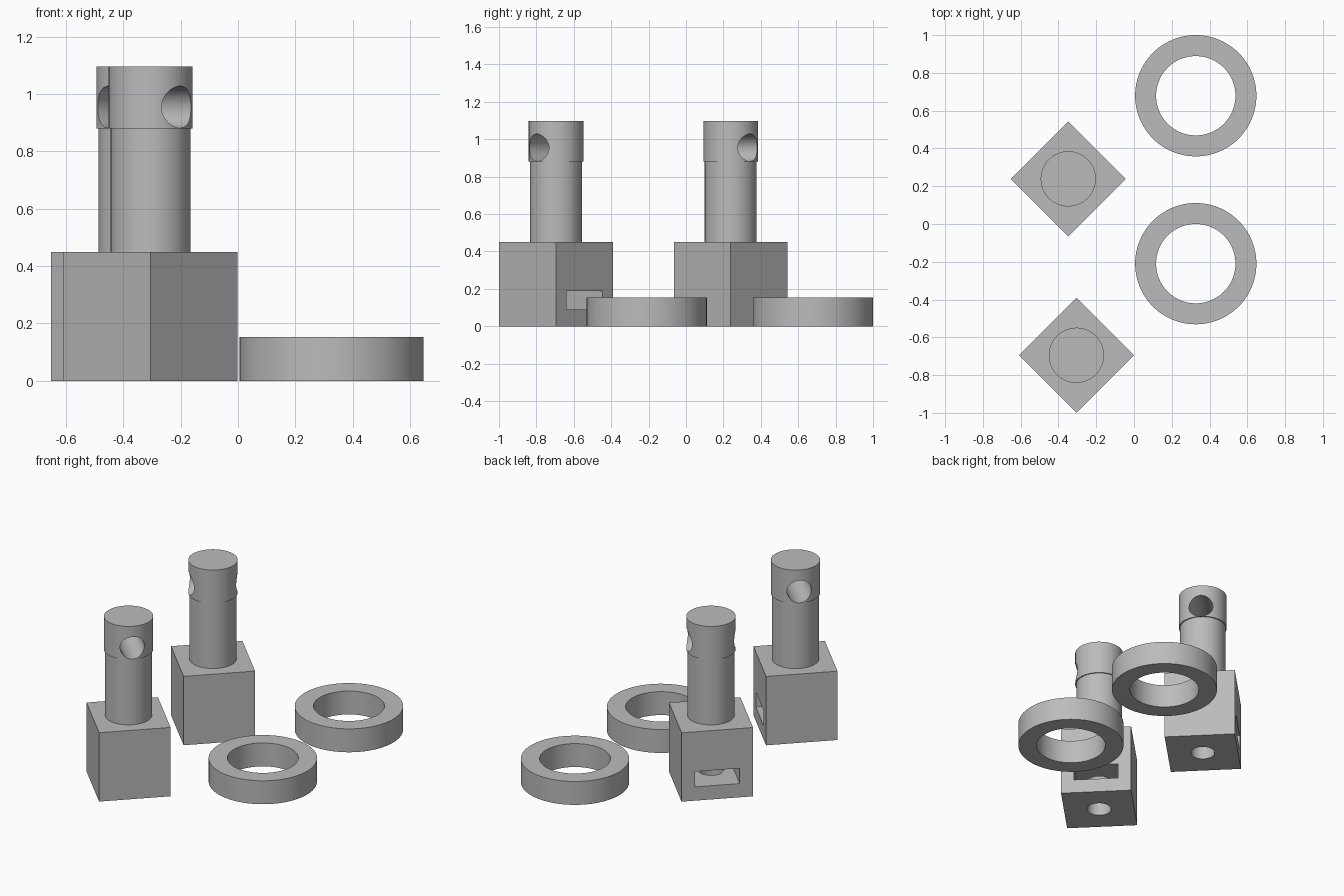
import bpy, math
from mathutils import Matrix, Vector

if "Cube" in bpy.data.objects:
    bpy.data.objects.remove(bpy.data.objects["Cube"])

grey = bpy.data.materials.new("plain grey")
grey.diffuse_color = (0.5, 0.5, 0.5, 1)
grey.use_nodes = True
grey.node_tree.nodes["Principled BSDF"].inputs["Base Color"].default_value = grey.diffuse_color

BLOCK, BLOCK_H = 0.43, 0.45      # square block side and height
HOLE_R = 0.073                   # all bores share one radius


def cylinder(name, r, z0, z1, x=0, y=0):
    bpy.ops.mesh.primitive_cylinder_add(vertices=96, radius=r, depth=z1 - z0,
                                        location=(x, y, (z0 + z1) / 2))
    ob = bpy.context.object
    ob.name = name
    return ob


def box(name, size, centre):
    bpy.ops.mesh.primitive_cube_add(size=1, location=centre)
    ob = bpy.context.object
    ob.name = name
    ob.scale = size
    return ob


def boolean(ob, other, operation):
    m = ob.modifiers.new(operation, 'BOOLEAN')
    m.operation, m.object, m.solver = operation, other, 'EXACT'
    bpy.context.view_layer.objects.active = ob
    bpy.ops.object.modifier_apply(modifier=m.name)
    bpy.data.objects.remove(other)


def finish(ob):
    ob.data.materials.clear()
    ob.data.materials.append(grey)
    bpy.ops.object.select_all(action='DESELECT')
    ob.select_set(True)
    bpy.context.view_layer.objects.active = ob
    bpy.ops.object.shade_smooth_by_angle(angle=math.radians(30))


def post(name, x, y, turn):
    """Block with a stepped column; the slot opens towards local +y."""
    body = box(name, (BLOCK, BLOCK, BLOCK_H), (0, 0, BLOCK_H / 2))
    bpy.ops.object.transform_apply(location=True, rotation=True, scale=True)
    # column and slightly wider collar
    boolean(body, cylinder("column", 0.139, 0.40, 0.95), 'UNION')
    boolean(body, cylinder("collar", 0.146, 0.88, 1.097), 'UNION')
    # cross bore through the collar, along local x
    bore = cylinder("cross_bore", HOLE_R, -0.3, 0.3)
    bore.location = (0, 0, 0.955)
    bore.rotation_euler = (0, math.pi / 2, 0)
    boolean(body, bore, 'DIFFERENCE')
    # nut slot in one side and the bolt bore from below
    boolean(body, box("nut_slot", (0.27, 0.40, 0.10), (0, 0.065, 0.14)), 'DIFFERENCE')
    boolean(body, cylinder("bolt_bore", HOLE_R, -0.1, 0.45), 'DIFFERENCE')
    body.data.transform(Matrix.Translation(Vector((x, y, 0)))
                        @ Matrix.Rotation(math.radians(turn), 4, 'Z'))
    finish(body)


def ring(name, x, y):
    body = cylinder(name, 0.321, 0, 0.153, x, y)
    boolean(body, cylinder("ring_opening", 0.21, -0.1, 0.3, x, y), 'DIFFERENCE')
    finish(body)


post("front_post", -0.305, -0.695, -45)
post("back_post", -0.348, 0.239, 45)
ring("front_ring", 0.327, -0.21)
ring("back_ring", 0.327, 0.679)
